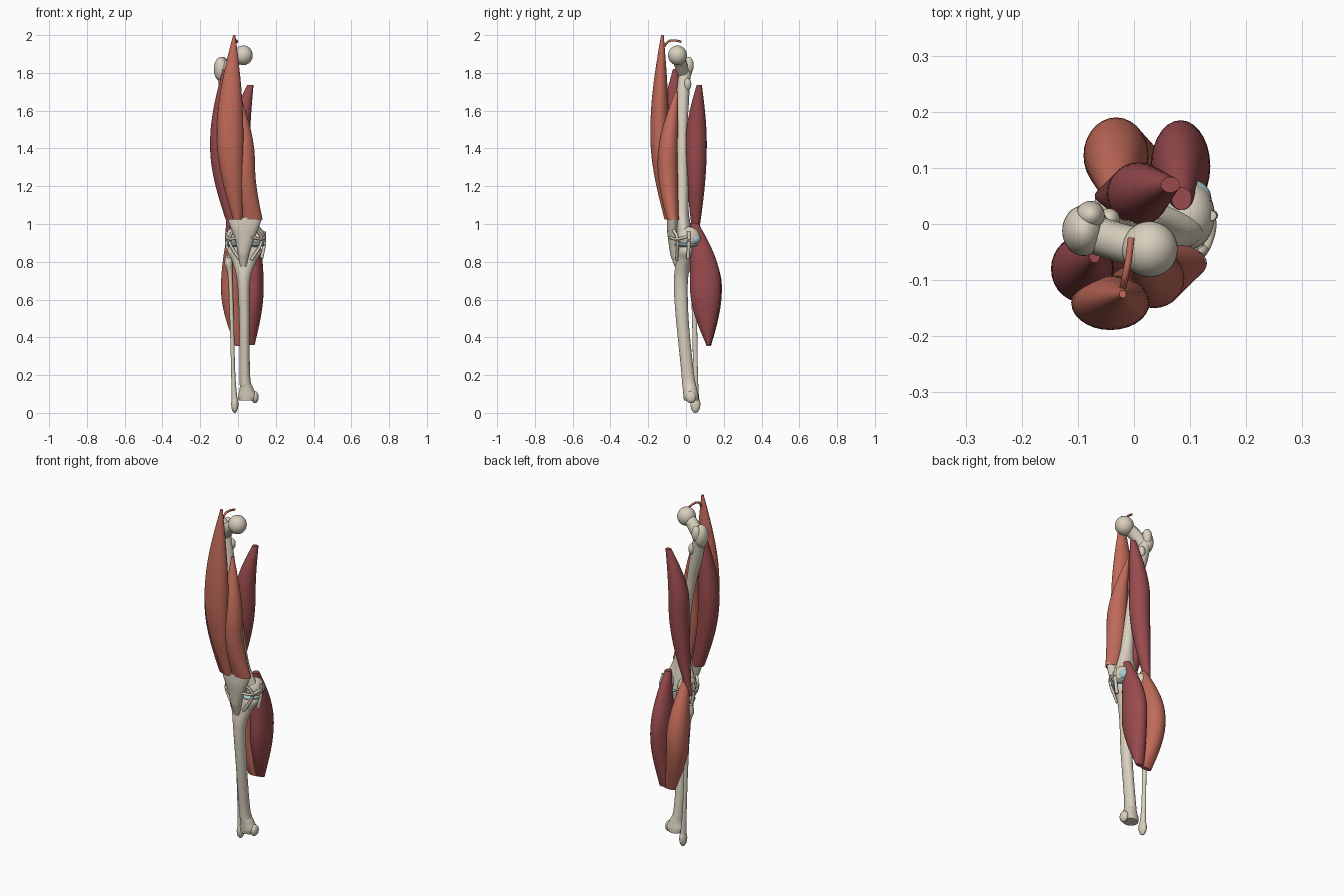
import bpy, math
from mathutils import Vector, Quaternion

cube = bpy.data.objects.get("Cube")
if cube:
    bpy.data.objects.remove(cube, do_unlink=True)


def material(name, *rgb):
    mat = bpy.data.materials.new(name)
    mat.use_nodes = True
    mat.diffuse_color = (*rgb, 1)
    mat.node_tree.nodes["Principled BSDF"].inputs["Base Color"].default_value = (*rgb, 1)
    return mat


bone_white = material("bone", .69, .63, .51)
light_red = material("light muscle", .53, .145, .1)
dark_red = material("dark muscle", .32, .07, .075)
pale_blue = material("cartilage", .38, .61, .68)


def finish(part, name, mat):
    part.name = part.data.name = name
    part.data.materials.append(mat)
    bpy.ops.object.select_all(action="DESELECT")
    part.select_set(True)
    bpy.context.view_layer.objects.active = part
    bpy.ops.object.shade_smooth_by_angle(angle=math.radians(50))


def skin(name, mat, rings, follow=False, sides=28):
    """Skin over elliptical rings (centre, width, depth), level or square to the path."""
    verts, faces = [], []
    last = len(rings) - 1
    for i, (centre, width, depth) in enumerate(rings):
        turn = Quaternion()
        if follow:
            way = rings[min(i + 1, last)][0] - rings[max(i - 1, 0)][0]
            turn = way.to_track_quat("Z", "Y")
        for k in range(sides):
            angle = math.tau * k / sides
            rim = Vector((width * math.cos(angle), depth * math.sin(angle), 0))
            verts.append(centre + turn @ rim)
    for i in range(last):
        low, high = i * sides, (i + 1) * sides
        for k in range(sides):
            n = (k + 1) % sides
            faces.append((low + k, low + n, high + n, high + k))
    faces.append(list(reversed(range(sides))))
    faces.append(list(range(last * sides, len(verts))))
    mesh = bpy.data.meshes.new(name)
    mesh.from_pydata(verts, [], faces)
    part = bpy.data.objects.new(name, mesh)
    bpy.context.collection.objects.link(part)
    finish(part, name, mat)


def spline(points, steps=8):
    """Smooth curve through points of any dimension."""
    knots = [Vector(p) for p in (points[0], *points, points[-1])]
    curve = []
    for a, b, c, d in zip(knots, knots[1:], knots[2:], knots[3:]):
        for i in range(steps):
            t = i / steps
            bend = (2 * a - 5 * b + 4 * c - d) * t + (3 * b - a - 3 * c + d) * t * t
            curve.append(b + (c - a + bend) * t / 2)
    return curve + [knots[-1]]


def bone(name, points, flat=1):
    """Bone from the bottom up through x, y, z, half width; wide ends are flattened."""
    rings = []
    for x, y, z, width in spline(points):
        depth = flat * min(width * 1.2, .03 + width / 5)
        rings.append((Vector((x, y, z)), width, depth))
    skin(name, bone_white, rings)


def band(name, mat, radius, points):
    """Thin round cord along a path."""
    rings = [(p, radius, radius) for p in spline(points)]
    skin(name, mat, rings, follow=True, sides=12)


def muscle(name, mat, bottom, belly, top, steps=14):
    """Spindle that swells from each end (x, y, z, width, depth) to the belly."""
    bottom, belly, top = Vector(bottom), Vector(belly), Vector(top)
    rows = []
    for i in range(-steps, steps + 1):
        end = bottom if i < 0 else top
        along = 1 - abs(i) / steps
        row = end.lerp(belly, math.sin(along * math.pi / 2))
        row[2] = end[2] + (belly[2] - end[2]) * along
        rows.append((Vector(row[:3]), row[3], row[4]))
    skin(name, mat, rows)


def blob(name, mat, at, size):
    bpy.ops.mesh.primitive_uv_sphere_add(segments=32, ring_count=18, location=at)
    part = bpy.context.object
    part.scale = size
    finish(part, name, mat)


# Thigh bone with its head, neck and bony bumps
bone("femur_shaft", [
    (.04, 0, .9, .08), (.04, -.01, .96, .085), (.038, -.02, 1.05, .05), (.03, -.02, 1.15, .033),
    (.01, -.02, 1.35, .025), (-.025, -.02, 1.55, .027), (-.06, -.015, 1.7, .035),
    (-.085, -.005, 1.83, .03)], flat=.9)
blob("femur_head", bone_white, (.028, -.045, 1.893), (.05, .05, .052))
band("femur_neck", bone_white, .034, [(.02, -.043, 1.89), (-.025, -.033, 1.86), (-.08, -.015, 1.8)])
blob("greater_trochanter", bone_white, (-.09, -.012, 1.82), (.038, .045, .065))
blob("trochanter_crest", bone_white, (-.078, .015, 1.84), (.026, .026, .045))
blob("lesser_trochanter", bone_white, (-.045, .008, 1.74), (.02, .02, .032))

# Knee joint, built once for the inner and once for the outer side
for side, out in (("inner", 1), ("outer", -1)):
    def place(reach, y, z):
        return .04 + out * reach, y, z

    blob(side + "_condyle", bone_white, place(.058, .015, .93), (.046, .06, .056))
    blob(side + "_cartilage", pale_blue, place(.062, .045, .922), (.036, .034, .032))
    blob(side + "_meniscus", pale_blue, place(.05, .008, .89), (.05, .068, .014))
    band(side + "_front_band", bone_white, .008, [
        place(.04, -.08, .985), place(.08, -.05, .94), place(.08, -.045, .89), place(.03, -.05, .81)])
    band(side + "_cross_band", bone_white, .007, [
        place(.03, -.085, .93), place(.08, -.055, .92), place(.1, -.005, .93), place(.09, .04, .95)])
    band(side + "_collateral_ligament", bone_white, .009, [
        place(.098, .015, .96), place(.1, .015, .9), place(.085, .01, .82)])

# Kneecap with its tendon
bone("kneecap_tendon", [
    (.028, -.048, .775, .016), (.03, -.06, .85, .032), (.035, -.067, .92, .05),
    (.035, -.07, .98, .074), (.035, -.067, 1.035, .094)], flat=.7)

# Shin bones with the ankle knobs
bone("tibia", [
    (.048, .028, .065, .043), (.05, .026, .09, .05), (.045, .02, .13, .036), (.036, .01, .2, .028),
    (.034, -.02, .5, .028), (.03, -.027, .7, .035), (.033, -.01, .8, .063), (.035, 0, .85, .09),
    (.035, .005, .88, .085)])
blob("inner_ankle", bone_white, (.09, .026, .083), (.019, .028, .032))
bone("fibula", [
    (-.017, .05, .05, .017), (-.025, .05, .2, .011), (-.033, .045, .5, .011),
    (-.041, .037, .72, .012), (-.05, .035, .79, .021), (-.05, .035, .835, .013)])
blob("outer_ankle", bone_white, (-.017, .05, .045), (.019, .026, .045))

# Front thigh muscles, which end on the kneecap tendon
muscle("middle_thigh_muscle", light_red, (-.003, -.088, 1.025, .026, .026),
       (-.042, -.14, 1.48, .07, .049), (-.02, -.125, 2, .006, .007))
band("middle_thigh_side_tendon", light_red, .006, [
    (-.02, -.115, 1.94), (-.016, -.095, 1.965), (-.01, -.065, 1.972), (-.005, -.025, 1.965)])
muscle("outer_thigh_muscle", dark_red, (-.03, -.07, 1.025, .036, .032),
       (-.092, -.08, 1.42, .056, .06), (-.07, -.055, 1.82, .01, .014))
muscle("inner_thigh_muscle", light_red, (.075, -.07, 1.025, .055, .033),
       (.035, -.097, 1.32, .055, .053), (0, -.05, 1.7, .006, .008))

# Rear thigh muscle, crossing to the outer side of the knee
muscle("rear_thigh_muscle", dark_red, (-.06, .05, .9, .01, .01),
       (.008, .054, 1.42, .056, .056), (.065, .07, 1.735, .017, .014))

# Calf muscles
muscle("inner_calf_muscle", dark_red, (.06, .12, .36, .028, .012),
       (.083, .103, .67, .053, .082), (.085, .045, 1.005, .018, .02))
muscle("outer_calf_muscle", light_red, (.02, .12, .355, .034, .012),
       (-.032, .122, .66, .058, .068), (-.03, .04, .99, .018, .018))
